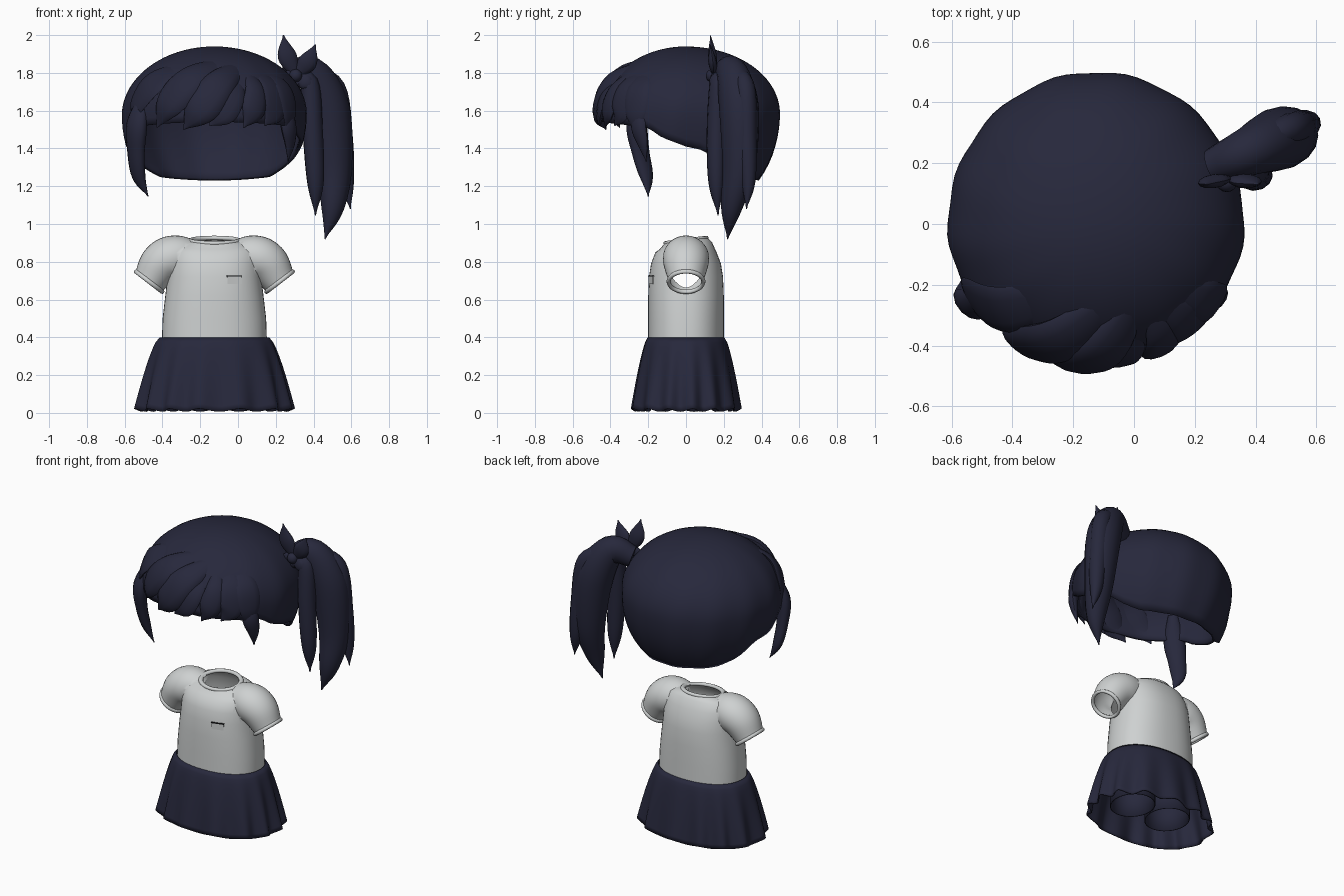
import bpy, bmesh
from math import sin, cos, pi, acos, atan2, sqrt
from mathutils import Vector

if "Cube" in bpy.data.objects:
    bpy.data.objects.remove(bpy.data.objects["Cube"])

CX = -0.125  # body centre line


def material(name, rgb):
    m = bpy.data.materials.new(name)
    m.use_nodes = True
    m.diffuse_color = (*rgb, 1)
    bsdf = next(n for n in m.node_tree.nodes if n.type == "BSDF_PRINCIPLED")
    bsdf.inputs["Base Color"].default_value = (*rgb, 1)
    bsdf.inputs["Roughness"].default_value = 0.8
    return m


NAVY = material("navy", (0.02, 0.021, 0.045))
WHITE = material("shirt_white", (0.62, 0.64, 0.64))
BLACK = material("black", (0.01, 0.01, 0.012))


def smooth(ob, angle=0.8):
    bpy.ops.object.select_all(action="DESELECT")
    ob.select_set(True)
    bpy.context.view_layer.objects.active = ob
    bpy.ops.object.shade_smooth_by_angle(angle=angle)


def loft(name, rings, mat, caps=(True, True), thick=0):
    """Skin a list of closed rings into one object."""
    bm = bmesh.new()
    rows = [[bm.verts.new(p) for p in ring] for ring in rings]
    n = len(rows[0])
    for a, b in zip(rows, rows[1:]):
        for i in range(n):
            j = (i + 1) % n
            bm.faces.new((a[i], a[j], b[j], b[i]))
    for cap, row in zip(caps, (rows[0], rows[-1])):
        if cap:
            bm.faces.new(row)
    bmesh.ops.recalc_face_normals(bm, faces=bm.faces)
    me = bpy.data.meshes.new(name)
    bm.to_mesh(me)
    bm.free()
    me.materials.append(mat)
    ob = bpy.data.objects.new(name, me)
    bpy.context.collection.objects.link(ob)
    if thick:
        ob.modifiers.new("thickness", "SOLIDIFY").thickness = thick
    smooth(ob)
    return ob


def oval(hx, hy, z, n=48, power=2.3):
    """Rounded-box outline around the body axis."""
    def f(v):
        return (1 if v > 0 else -1) * abs(v) ** (2 / power)
    angles = [2 * pi * i / n for i in range(n)]
    return [Vector((CX + hx * f(cos(a)), hy * f(sin(a)), z)) for a in angles]


def spline(pts, steps=6):
    """Catmull-Rom curve through (x, y, z, width) points."""
    p = [Vector(q) for q in pts]
    p = [2 * p[0] - p[1]] + p + [2 * p[-1] - p[-2]]
    out = []
    for a, b, c, d in zip(p, p[1:], p[2:], p[3:]):
        for k in range(steps):
            t = k / steps
            out.append(0.5 * (2 * b + (c - a) * t + (2 * a - 5 * b + 4 * c - d) * t * t
                              + (3 * b - a - 3 * c + d) * t ** 3))
    return out + [p[-2]]


def lock(name, pts, mat=NAVY, out=None, flat=0.4, sides=12):
    """Tapered strand; out is the direction its flat side faces."""
    path = spline(pts)
    rings = []
    for i, q in enumerate(path):
        p, w = q.xyz, max(q.w, 0.003)
        t = (path[min(i + 1, len(path) - 1)] - path[max(i - 1, 0)]).xyz.normalized()
        o = Vector(out) if out else p - Vector((CX, 0, 1.5))
        nrm = (o - t * o.dot(t)).normalized()
        side = t.cross(nrm)
        rings.append([p + side * w * cos(a) + nrm * w * flat * sin(a)
                      for a in (2 * pi * k / sides for k in range(sides))])
    return loft(name, rings, mat)


# Hair shell: a rounded dome with a hem that drops toward the back
HEM = [(-1, 1.54), (-.45, 1.51), (-.3, 1.46), (0, 1.41), (.2, 1.39),
       (.45, 1.3), (.65, 1.25), (1, 1.23)]


def hem(s):
    for (a, za), (b, zb) in zip(HEM, HEM[1:]):
        if s <= b:
            return za + (zb - za) * (s - a) / (b - a)
    return HEM[-1][1]


def dome(a, t):
    th = 0.02 + (acos((hem(sin(a)) - 1.58) / 0.55) - 0.02) * t
    r = sin(th) * (1 + 0.009 * sin(13 * a + 4 * t) * t)
    ry = 0.45 if sin(a) < 0 else 0.5
    z = 1.58 + cos(th) * (0.36 if cos(th) > 0 else 0.55)
    return Vector((CX + 0.488 * r * cos(a), ry * r * sin(a), z))


loft("hair_shell", [[dome(2 * pi * i / 78, k / 24) for i in range(78)]
                    for k in range(25)], NAVY, (True, False), 0.02)


def front(x, z, w):
    """Place a fringe point on the front of the dome."""
    h = 0.36 if z > 1.58 else 0.55
    d = 1 - ((z - 1.58) / h) ** 2 - ((x - CX) / 0.488) ** 2
    return (x, -0.455 * sqrt(max(d, 0.02)), z, w)


def sunk(x, y, z, w):
    """Pull a root point under the hair shell."""
    p = Vector((CX, 0, 1.5)).lerp(Vector((x, y, z)), 0.95)
    return (*p, w)


# Fringe locks: fullness, then root, middle and tip as (x, z, half width)
FRINGE = [
    (.2, (-.12, 1.9, .02), (-.41, 1.77, .09), (-.53, 1.64, .08), (-.56, 1.52, 0)),
    (.38, (.03, 1.89, .03), (-.22, 1.78, .09), (-.36, 1.64, .09), (-.43, 1.51, 0)),
    (.42, (.04, 1.87, .03), (-.09, 1.75, .085), (-.2, 1.61, .095), (-.29, 1.5, 0)),
    (.25, (.02, 1.8, .02), (-.03, 1.69, .07), (-.09, 1.59, .08), (-.15, 1.52, 0)),
    (.42, (.05, 1.83, .02), (.09, 1.72, .055), (.08, 1.6, .065), (.03, 1.51, 0)),
    (.22, (.07, 1.85, .02), (.17, 1.73, .07), (.19, 1.6, .075), (.14, 1.52, 0)),
    (.22, (.1, 1.86, .02), (.23, 1.73, .07), (.27, 1.59, .065), (.265, 1.47, 0)),
]
for i, (full, root, *rest) in enumerate(FRINGE):
    lock(f"fringe_lock_{i + 1}", [sunk(*front(*root))] + [front(*p) for p in rest], flat=full)

# Locks hanging beside the face
lock("side_lock_right", [(-.5, -.23, 1.68, .03), (-.535, -.26, 1.53, .065),
                         (-.54, -.24, 1.38, .055), (-.525, -.21, 1.25, .042),
                         (-.475, -.2, 1.145, 0)], out=(-.7, -.7, 0), flat=0.65)
lock("side_lock_left", [(.24, -.23, 1.65, .03), (.265, -.25, 1.53, .05),
                        (.275, -.23, 1.43, .035), (.265, -.21, 1.33, 0)],
     out=(.7, -.7, 0), flat=0.6)

# Side ponytail strands
ACROSS = (.4, -.9, 0)
lock("ponytail_main", [(.26, .19, 1.77, .065), (.38, .24, 1.8, .09), (.475, .28, 1.62, .115),
                       (.51, .28, 1.3, .095), (.5, .24, 1.08, .06), (.46, .22, .92, 0)],
     out=ACROSS, flat=0.9, sides=16)
lock("ponytail_inner", [(.29, .16, 1.74, .03), (.375, .17, 1.75, .05), (.395, .16, 1.5, .055),
                        (.41, .16, 1.22, .045), (.41, .17, 1.045, 0)], out=ACROSS, flat=0.9)
lock("ponytail_outer", [(.38, .26, 1.8, .04), (.51, .31, 1.72, .06), (.55, .32, 1.45, .06),
                        (.575, .33, 1.22, .04), (.595, .32, 1.08, 0)], out=ACROSS, flat=0.9)

# Hair ribbon: two pointed tails, two loops and a knot
for name, mid, tip in [("ribbon_tail_a", (.26, 1.89, .05), (.24, 2.0)),
                       ("ribbon_tail_b", (.37, 1.86, .05), (.41, 1.95)),
                       ("ribbon_loop_a", (.26, 1.78, .035), (.225, 1.79)),
                       ("ribbon_loop_b", (.36, 1.75, .04), (.4, 1.72))]:
    lock(name, [(.31, .15, 1.79, .02), (mid[0], .14, mid[1], mid[2]),
                (tip[0], .13, tip[1], 0)], out=(.1, -1, 0), flat=0.45)
bpy.ops.mesh.primitive_uv_sphere_add(segments=16, ring_count=10, radius=.035,
                                     location=(.305, .14, 1.785))
knot = bpy.context.object
knot.name = "ribbon_knot"
knot.data.materials.append(NAVY)
smooth(knot)

# Shirt: torso joined with both sleeves, then opened at neck, cuffs and waist
BODY = [(.38, .278, .2), (.5, .274, .2), (.62, .26, .2), (.72, .248, .196), (.79, .243, .185),
        (.85, .236, .162), (.885, .215, .138), (.905, .175, .12), (.915, .13, .108)]
rings = [oval(hx, hy, z) for z, hx, hy in BODY]
for ring in rings[-3:]:
    for p in ring:
        p.z += 0.13 * p.y
shirt = loft("shirt", rings, WHITE)
openings = [Vector((CX, 0, .915)), Vector((CX, 0, .38))]
for side, s in (("left", 1), ("right", -1)):
    arm = [(.08, .815, .085), (.2, .825, .115), (.28, .79, .114), (.345, .695, .088)]
    sleeve = lock("sleeve", [(CX + s * x, 0, z, w) for x, z, w in arm], WHITE,
                  out=(0, 1, 0), flat=1.04, sides=32)
    mod = shirt.modifiers.new("join", "BOOLEAN")
    mod.operation, mod.solver, mod.object = "UNION", "EXACT", sleeve
    bpy.context.view_layer.objects.active = shirt
    bpy.ops.object.modifier_apply(modifier=mod.name)
    bpy.data.objects.remove(sleeve)
    openings.append(Vector((CX + s * .345, 0, .695)))
bm = bmesh.new()
bm.from_mesh(shirt.data)
bmesh.ops.delete(bm, context="FACES", geom=[
    f for f in bm.faces
    if any((f.calc_center_median() - o).length < .04 for o in openings)])
bm.to_mesh(shirt.data)
bm.free()
smooth(shirt, 1.2)


def trim(name, loc, tilt, hx, hy):
    """Rolled fabric edge around an opening."""
    bpy.ops.mesh.primitive_torus_add(major_radius=1, minor_radius=.12, major_segments=40,
                                     minor_segments=8, location=loc, rotation=tilt)
    ob = bpy.context.object
    ob.name = name
    ob.scale = (hx, hy, .1)
    ob.data.materials.append(WHITE)
    smooth(ob)


trim("collar", (CX, 0, .912), (.13, 0, 0), .128, .108)
for side, s in (("left", 1), ("right", -1)):
    trim(f"cuff_{side}", (CX + s * .345, 0, .695), (0, atan2(s * .61, -.79), 0), .088, .092)

# Chest pocket with a dark opening
for name, size, z, mat in [("pocket", (.075, .009, .04), .703, WHITE),
                           ("pocket_opening", (.08, .014, .005), .725, BLACK)]:
    bpy.ops.mesh.primitive_cube_add(size=1, location=(-.02, -.184, z), rotation=(0, 0, .29))
    ob = bpy.context.object
    ob.name = name
    ob.scale = size
    ob.data.materials.append(mat)

# Pleated skirt
rings = []
for k in range(15):
    t = k / 14
    ring = oval(.29 + .12 * t ** .65, .203 + .08 * t ** .65, .4 - .385 * t, 144, 2.2)
    for i, p in enumerate(ring):
        wave = sin(2 * pi * i / 144 * 14 + 0.8 * sin(2 * pi * i / 48))
        grow = 1 + .045 * t * wave
        p.x, p.y = CX + (p.x - CX) * grow, p.y * grow
        p.z += .008 * t * wave
    rings.append(ring)
loft("skirt", rings, NAVY, (False, False), .008)

# Shorts legs under the skirt
for side, s in (("left", 1), ("right", -1)):
    rings = [[p + Vector((s * .135, 0, 0)) for p in oval(r, r * 1.1, z, 32, 2)]
             for z, r in ((.38, .12), (.2, .13), (.07, .132))]
    loft(f"shorts_leg_{side}", rings, NAVY, (True, False), .006)
